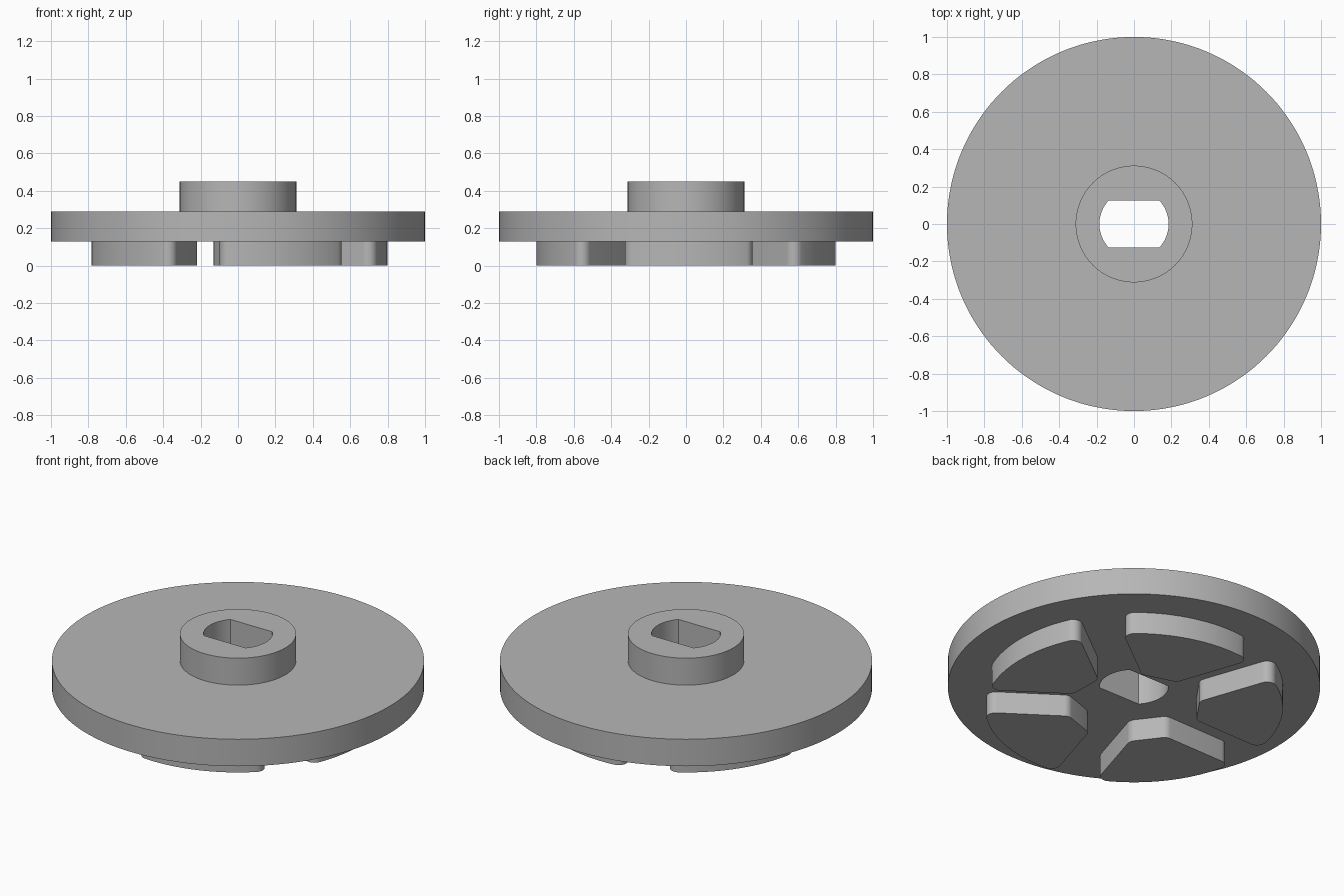
import bpy
import bmesh
from math import sin, cos, asin, radians, pi

cube = bpy.data.objects.get("Cube")
if cube:
    bpy.data.objects.remove(cube, do_unlink=True)

grey = bpy.data.materials.new("plain grey")
grey.use_nodes = True
colour = (0.47, 0.47, 0.47, 1)
grey.diffuse_color = colour
grey.node_tree.nodes["Principled BSDF"].inputs["Base Color"].default_value = colour


def finish(name, bm):
    bmesh.ops.recalc_face_normals(bm, faces=bm.faces)
    mesh = bpy.data.meshes.new(name)
    bm.to_mesh(mesh)
    bm.free()
    mesh.materials.append(grey)
    obj = bpy.data.objects.new(name, mesh)
    bpy.context.collection.objects.link(obj)
    bpy.ops.object.select_all(action="DESELECT")
    obj.select_set(True)
    bpy.context.view_layer.objects.active = obj
    bpy.ops.object.shade_smooth_by_angle(angle=radians(30))
    return obj


# Disc with raised hub: one closed lathe around a double-flat shaft hole
SIDES = 144
FLAT = 0.125
HOLE = FLAT / sin(radians(42.5))
DISC_LOW, DISC_TOP, HUB_TOP = 0.13, 0.29, 0.45


def hole_radius(t):
    return min(HOLE, FLAT / max(abs(sin(t)), 0.01))


profile = [(None, DISC_LOW), (1, DISC_LOW), (1, DISC_TOP),
           (0.312, DISC_TOP), (0.312, HUB_TOP), (None, HUB_TOP)]
bm = bmesh.new()
rings = []
for radius, z in profile:
    ring = []
    for i in range(SIDES):
        t = 2 * pi * i / SIDES
        r = radius or hole_radius(t)
        ring.append(bm.verts.new((r * cos(t), r * sin(t), z)))
    rings.append(ring)
for a, b in zip(rings, rings[1:] + rings[:1]):
    for i in range(SIDES):
        j = (i + 1) % SIDES
        bm.faces.new((a[i], a[j], b[j], b[i]))
finish("disc_with_hub", bm)

# Underside pads: rounded wedges separated by even-width channels
OUTER, INNER, ROUND, GAP = 0.8, 0.345, 0.05, 0.12
HALF = radians(36)


def arc(cx, cy, r, start, end, steps):
    angles = [start + (end - start) * k / steps for k in range(steps + 1)]
    return [(cx + r * cos(t), cy + r * sin(t)) for t in angles]


def pad_outline():
    reach = OUTER - ROUND
    corner = HALF - asin((GAP + ROUND) / reach)
    side = HALF + pi / 2
    ix = INNER + ROUND
    iy = (ix * sin(HALF) - GAP - ROUND) / cos(HALF)
    half = arc(0, 0, OUTER, 0, corner, 10)[:-1]
    half += arc(reach * cos(corner), reach * sin(corner), ROUND, corner, side, 10)
    half += arc(ix, iy, ROUND, side, pi, 6)
    return half + [(x, -y) for x, y in reversed(half[1:])]


outline = pad_outline()
for n in range(5):
    bm = bmesh.new()
    base = bm.faces.new([bm.verts.new((x, y, 0)) for x, y in outline])
    top = bmesh.ops.extrude_face_region(bm, geom=[base], use_keep_orig=True)["geom"]
    verts = [v for v in top if isinstance(v, bmesh.types.BMVert)]
    bmesh.ops.translate(bm, verts=verts, vec=(0, 0, DISC_LOW))
    pad = finish(f"underside_pad_{n + 1}", bm)
    pad.rotation_euler.z = radians(1.2 + 72 * n)
